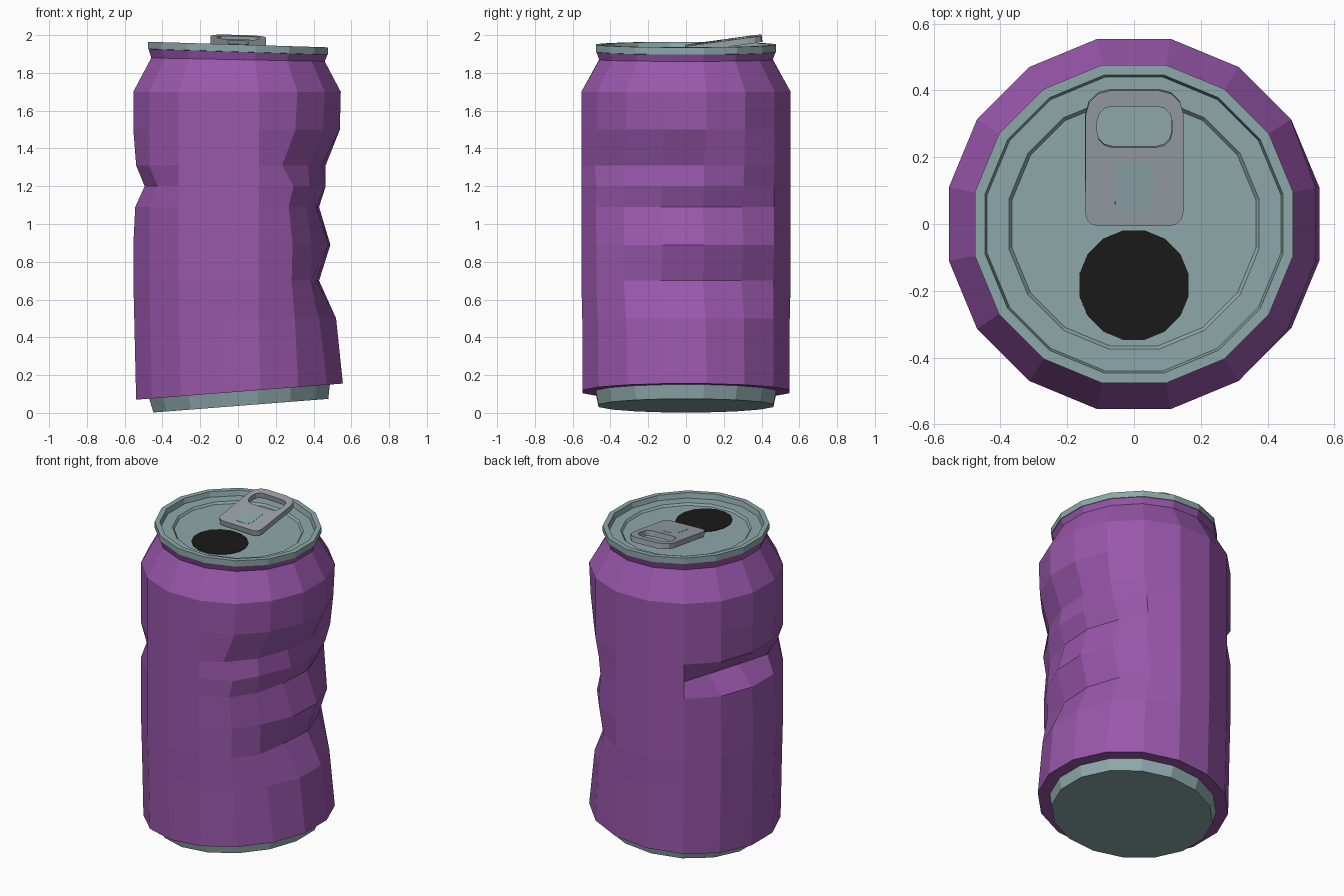
import bpy, bmesh
from math import sin, cos, pi, radians

if "Cube" in bpy.data.objects:
    bpy.data.objects.remove(bpy.data.objects["Cube"])

N = 16
TOP_TILT, BASE_TILT = -0.031, 0.078


def material(name, rgb):
    m = bpy.data.materials.new(name)
    m.diffuse_color = (*rgb, 1)
    m.use_nodes = True
    m.node_tree.nodes["Principled BSDF"].inputs["Base Color"].default_value = m.diffuse_color
    return m


PURPLE = material("purple_paint", (0.32, 0.095, 0.41))
METAL = material("lid_metal", (0.27, 0.39, 0.40))
GREY = material("tab_metal", (0.33, 0.36, 0.39))
BLACK = material("dark_opening", (0.01, 0.01, 0.01))


def finish(name, bm, mat):
    bmesh.ops.recalc_face_normals(bm, faces=bm.faces)
    me = bpy.data.meshes.new(name)
    bm.to_mesh(me)
    bm.free()
    me.materials.append(mat)
    ob = bpy.data.objects.new(name, me)
    bpy.context.collection.objects.link(ob)
    return ob


def lathe(name, rings, mat, cap=None, dents=None):
    """rings: (radius, z, tilt, x offset); dents: {z: {side index: x push}}"""
    bm = bmesh.new()
    loops = []
    for r, z, tilt, off in rings:
        push = (dents or {}).get(z, {})
        loop = []
        for k in range(N):
            a = 2 * pi * (k + 0.5) / N
            d = push.get(k, 0)
            x = r * cos(a) + off - d
            loop.append(bm.verts.new((x, r * sin(a) - 0.17 * abs(d), z + tilt * x)))
        loops.append(loop)
    for lo, hi in zip(loops, loops[1:]):
        for k in range(N):
            j = (k + 1) % N
            bm.faces.new((lo[k], lo[j], hi[j], hi[k]))
    if cap is not None:
        bm.faces.new(loops[cap])
    return finish(name, bm, mat)


def rounded(x0, x1, y0, y1, r_low, r_high, seg=3):
    """Rounded rectangle outline, separate radii for low-y and high-y corners"""
    pts = []
    for cx, cy, r, start in ((x1 - r_high, y1 - r_high, r_high, 0),
                             (x0 + r_high, y1 - r_high, r_high, 90),
                             (x0 + r_low, y0 + r_low, r_low, 180),
                             (x1 - r_low, y0 + r_low, r_low, 270)):
        for i in range(seg + 1):
            a = radians(start + 90 * i / seg)
            pts.append((cx + r * cos(a), cy + r * sin(a)))
    return pts


def plate(name, outlines, depth, mat, loc, rot):
    """Extruded flat plate; inner outlines become holes"""
    cu = bpy.data.curves.new(name, 'CURVE')
    cu.dimensions, cu.fill_mode, cu.extrude = '2D', 'BOTH', depth / 2
    for pts in outlines:
        sp = cu.splines.new('POLY')
        sp.points.add(len(pts) - 1)
        for p, (x, y) in zip(sp.points, pts):
            p.co = (x, y, 0, 1)
        sp.use_cyclic_u = True
    tmp = bpy.data.objects.new(name + "_outline", cu)
    bpy.context.collection.objects.link(tmp)
    dg = bpy.context.evaluated_depsgraph_get()
    me = bpy.data.meshes.new_from_object(tmp.evaluated_get(dg))
    bpy.data.objects.remove(tmp)
    bm = bmesh.new()
    bm.from_mesh(me)
    bmesh.ops.remove_doubles(bm, verts=bm.verts, dist=1e-5)
    for f in bm.faces:
        f.smooth = False
    ob = finish(name, bm, mat)
    ob.location, ob.rotation_euler = loc, rot
    return ob


# Crumpled body: pushes on the right side run from -56 to +56 degrees
right = (13, 14, 15, 0, 1, 2)
dents = {z: dict(zip(right, row)) for z, row in {
    0.5: (0.01, 0.035, 0.03, 0.03, 0.03, 0.01),
    0.7: (0.03, 0.085, 0.14, 0.125, 0.11, 0.05),
    0.89: (0.025, 0.08, 0.075, 0.065, 0.05, 0.02),
    1.09: (0.045, 0.105, 0.14, 0.125, 0.11, 0.03),
    1.2: (0.02, 0.09, 0.09, 0.09, 0.06, 0.02),
    1.31: (0.08, 0.1, 0.11, 0.09, 0.03, 0.0),
    1.5: (0.01, 0.02, 0.015, 0.015, 0.01, 0.0),
    1.7: (0.0, 0.01, 0.01, 0.01, 0.0, 0.0)}.items()}
dents[1.2].update({6: -0.1, 7: -0.12, 8: -0.06, 9: -0.045})
dents[1.31].update({7: -0.015, 8: -0.015})
dents[1.09].update({7: -0.01, 8: -0.01})

body = [(0.485, 0.112, BASE_TILT, 0.008), (0.558, 0.112, BASE_TILT, 0.008)]
body += [(0.56 if z < 0.6 else 0.565, z, 0, 0) for z in sorted(dents)]
body += [(0.468, 1.87, -0.02, 0), (0.46, 1.885, -0.025, 0), (0.483, 1.912, TOP_TILT, 0)]
body.pop(-2)
lathe("can_body", body, PURPLE, dents=dents)

# Bottom foot
lathe("can_base", [(0.488, 0.114, BASE_TILT, 0.008), (0.472, 0.037, BASE_TILT, 0.015)],
      METAL, cap=1)

# Lid with raised rim and recessed panel
lid = [(0.465, 1.905), (0.486, 1.912), (0.486, 1.95), (0.455, 1.95),
       (0.448, 1.918), (0.382, 1.918), (0.372, 1.905)]
lathe("can_lid", [(r, z, TOP_TILT, 0) for r, z in lid], METAL, cap=6)

# Mouth opening
hole = [(0.167 * cos(2 * pi * (k + 0.5) / N), 0.167 * sin(2 * pi * (k + 0.5) / N))
        for k in range(N)]
plate("mouth_opening", [hole], 0.004, BLACK, (0, -0.183, 1.906), (0, -TOP_TILT, 0))

# Pull tab with finger hole and rivet plate
tilt = (0.137, -TOP_TILT, 0)
plate("pull_tab", [rounded(-0.147, 0.147, 0, 0.41, 0.04, 0.075),
                   rounded(-0.112, 0.112, 0.238, 0.362, 0.045, 0.045)],
      0.034, GREY, (0, -0.004, 1.928), tilt)
plate("tab_rivet", [rounded(-0.057, 0.057, 0.04, 0.197, 0.025, 0.025, 1)],
      0.037, METAL, (0, -0.004, 1.928), tilt)
